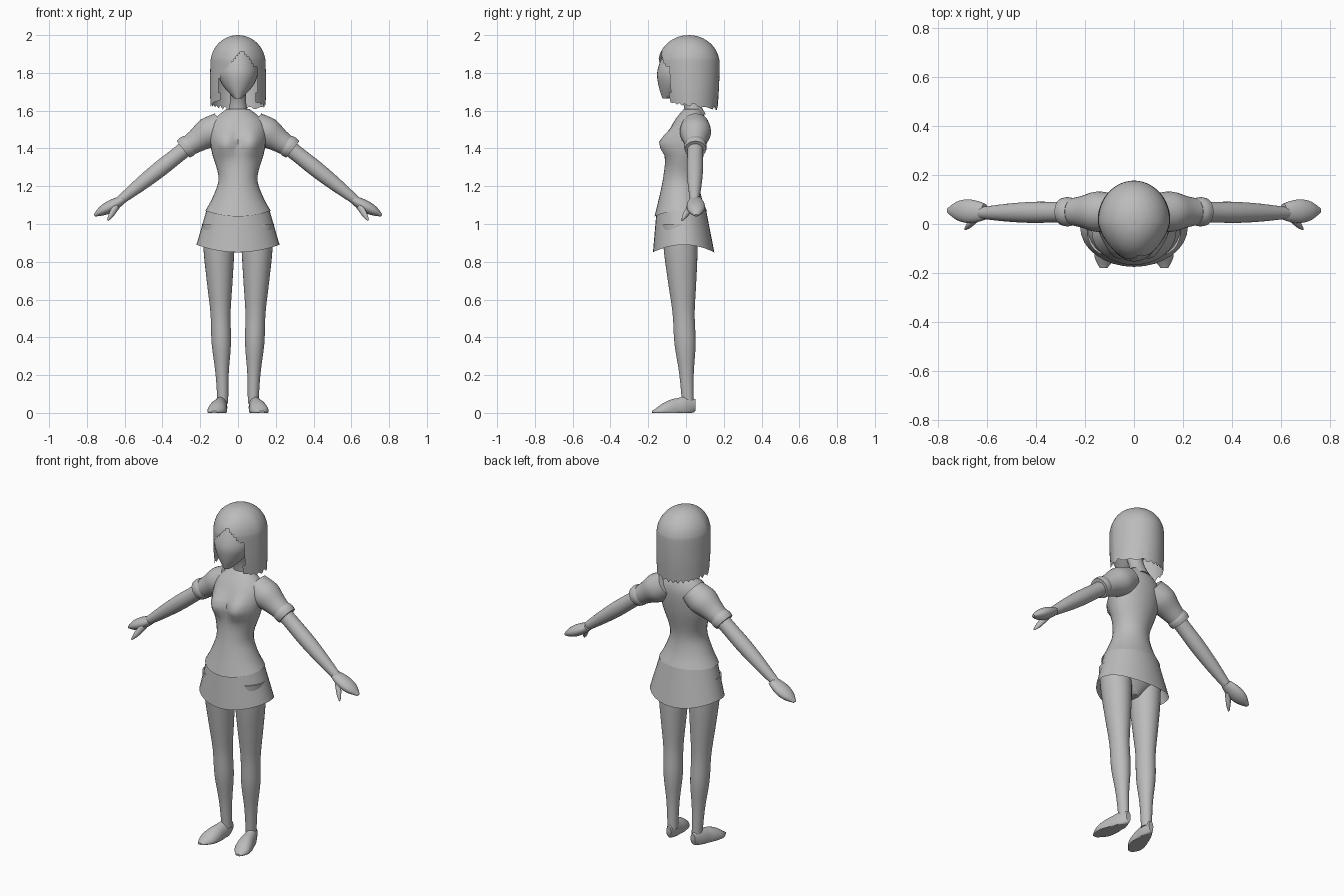
import bpy, bmesh
from math import sin, cos, pi, exp
from mathutils import Vector

if "Cube" in bpy.data.objects:
    bpy.data.objects.remove(bpy.data.objects["Cube"])

grey = bpy.data.materials.new("plain grey")
grey.use_nodes = True
grey.diffuse_color = (.5, .5, .5, 1)
grey.node_tree.nodes["Principled BSDF"].inputs["Base Color"].default_value = grey.diffuse_color

ACROSS, DEPTH, UP = Vector((1, 0, 0)), Vector((0, 1, 0)), Vector((0, 0, 1))
ARM_ACROSS = Vector((.62, 0, .78))  # at right angles to the arm, in the front plane


def smooth_path(rows, steps):
    """Catmull-Rom interpolation of the section rows."""
    out = []
    for i in range(len(rows) - 1):
        before, start = rows[max(i - 1, 0)], rows[i]
        end, after = rows[i + 1], rows[min(i + 2, len(rows) - 1)]
        for s in range(steps):
            t = s / steps
            out.append([q + t / 2 * (r - p + t * (2 * p - 5 * q + 4 * r - w + t * (3 * (q - r) + w - p)))
                        for p, q, r, w in zip(before, start, end, after)])
    return out + [rows[-1]]


def loft(name, rows, u=ACROSS, v=DEPTH, sides=32, steps=4, caps=(0, -1),
         shape=None, remove=None, mirror=False):
    """Skin ellipses; each row is x, y, z, radius u, radius v, front sag, back sag."""
    bm = bmesh.new()
    rings = []
    for x, y, z, radius_u, radius_v, front, back in smooth_path(rows, steps):
        ring = []
        for k in range(sides):
            a = 2 * pi * k / sides
            p = Vector((x, y, z)) + u * radius_u * cos(a) + v * radius_v * sin(a)
            p.z -= (front if sin(a) < 0 else back) * sin(a) ** 2
            if shape:
                shape(p)
            ring.append(bm.verts.new(p))
        rings.append(ring)
    for low, high in zip(rings, rings[1:]):
        for k in range(sides):
            following = (k + 1) % sides
            bm.faces.new((low[k], low[following], high[following], high[k]))
    for index in caps:
        bm.faces.new(rings[index])
    bmesh.ops.recalc_face_normals(bm, faces=bm.faces)
    if remove:
        opening = [f for f in bm.faces if remove(f.calc_center_median())]
        bmesh.ops.delete(bm, geom=opening, context="FACES")
    mesh = bpy.data.meshes.new(name)
    bm.to_mesh(mesh)
    bm.free()
    mesh.materials.append(grey)
    obj = bpy.data.objects.new(name, mesh)
    bpy.context.collection.objects.link(obj)
    if mirror:
        obj.modifiers.new("Mirror", "MIRROR").use_mirror_merge = False
    bpy.ops.object.select_all(action="DESELECT")
    obj.select_set(True)
    bpy.context.view_layer.objects.active = obj
    bpy.ops.object.shade_smooth_by_angle(angle=.9)


def level(z, half_width, front, back, front_sag=0, back_sag=0):
    """Horizontal body section."""
    return (0, (front + back) / 2, z, half_width, (back - front) / 2, front_sag, back_sag)


def limb(name, start, end, radii, stretch=1, **options):
    """Straight limb with evenly spaced radii; stretch widens it along v."""
    start, end = Vector(start), Vector(end)
    last = len(radii) - 1
    rows = [(*start.lerp(end, i / last), r, r * stretch, 0, 0) for i, r in enumerate(radii)]
    loft(name, rows, **options)


# Shirt, with the hem dipping at the front
def bust(p):
    if p.y < 0:
        p.y -= .06 * exp(-((abs(p.x) - .07) ** 2 + (p.z - 1.43) ** 2) / .0035)


loft("shirt_body", [
    level(1.07, .173, -.167, .11, .03), level(1.15, .13, -.14, .08),
    level(1.25, .103, -.12, .07), level(1.4, .143, -.1, .1),
    level(1.53, .143, -.07, .11), level(1.61, .06, -.01, .08)],
    caps=(-1,), shape=bust)

# Sleeves with a flared cuff, arms and mitten hands
arm_options = dict(u=ARM_ACROSS, mirror=True)
limb("sleeve", (.08, .05, 1.53), (.28, .05, 1.4), (.07, .083, .064, .05), **arm_options)
limb("sleeve_cuff", (.25, .05, 1.425), (.29, .05, 1.395), (.054, .06, .056), **arm_options)
limb("arm", (.2, .05, 1.46), (.63, .045, 1.12), (.045, .042, .043, .036, .023), **arm_options)
limb("hand", (.61, .05, 1.13), (.76, .055, 1.045), (.022, .03, .032, .025, .007),
     stretch=1.5, **arm_options)
limb("thumb", (.64, .03, 1.1), (.69, -.02, 1.02), (.02, .018, .015, .005), **arm_options)

# Skirt, open below and longer at front and back
loft("skirt", [level(1.08, .165, -.155, .105), level(.89, .22, -.175, .15, .04, .04)], caps=(0,))

# Hips and legs
loft("hips", [level(.85, .03, -.05, .02), level(.95, .16, -.13, .08), level(1.05, .15, -.13, .09)])
limb("leg", (.105, -.035, 1), (.08, .01, .05), (.085, .08, .067, .053, .051, .035, .028),
     stretch=1.1, mirror=True)


# Feet, flat below and lower towards the toes
def sole(p):
    p.z = max(p.z, 0) * (1.7 + 7 * p.y)


limb("foot", (.08, .05, .02), (.125, -.18, .01), (.015, .032, .04, .048, .045, .015),
     v=UP, shape=sole, mirror=True)

# Neck and head
limb("neck", (0, .05, 1.58), (0, 0, 1.72), (.055, .042, .045))
loft("head", [
    level(1.665, .02, -.125, -.06), level(1.74, .085, -.147, .07),
    level(1.82, .105, -.15, .09), level(1.95, .07, -.1, .09)])


# Bob haircut with a face opening and a ragged lower edge
def bob(p):
    if p.y < 0:
        p.x *= 1 + 1.2 * p.y
    if p.z < 1.68:
        p.z += .01 * sin(p.x * 190 + p.y * 140)


def face_opening(c):
    return c.y < -.085 and c.z < 1.92 - 1.2 * abs(c.x - .02)


dome = [level(1.85 + .15 * sin(a), .146 * cos(a), .015 - .162 * cos(a), .015 + .162 * cos(a))
        for a in (pi / 2 * i / 6 for i in range(7))]
loft("hair", [level(1.63, .146, -.125, .166, -.03, .02), level(1.73, .148, -.14, .175)] + dome,
     sides=64, steps=6, caps=(0 - 1,), shape=bob, remove=face_opening)
